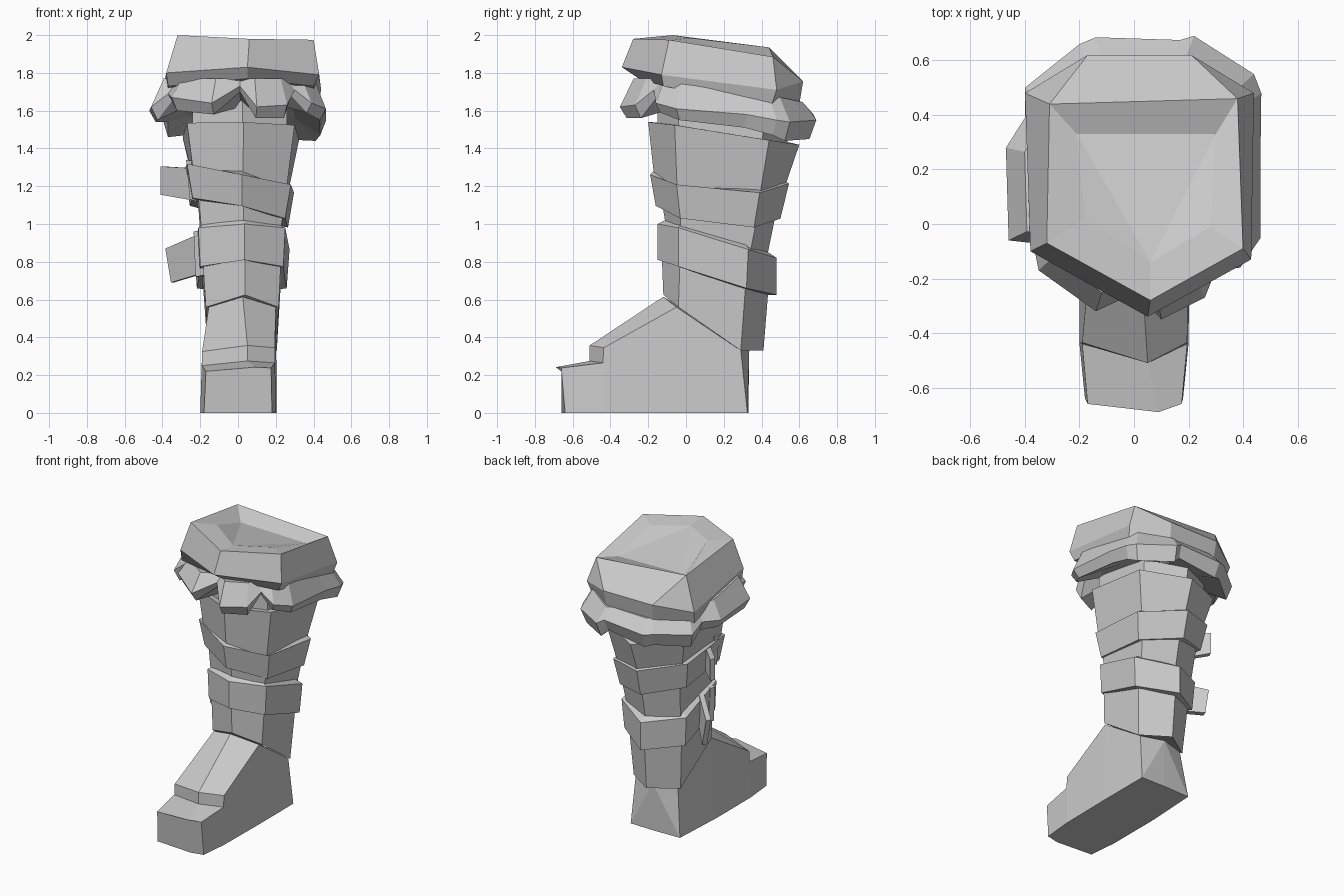
import bpy, bmesh
from mathutils import Vector

grey = bpy.data.materials.new("plain grey")
grey.diffuse_color = (0.6, 0.6, 0.6, 1)


def finish(name, bm):
    bmesh.ops.remove_doubles(bm, verts=bm.verts, dist=0.0005)
    bmesh.ops.recalc_face_normals(bm, faces=bm.faces)
    me = bpy.data.meshes.new(name)
    bm.to_mesh(me)
    bm.free()
    me.materials.append(grey)
    ob = bpy.data.objects.new(name, me)
    bpy.context.collection.objects.link(ob)
    return ob


def loft(name, rings, fan=None):
    """Skin a list of equally long rings and cap both ends; fan = corner the last cap spreads from."""
    bm = bmesh.new()
    vs = [[bm.verts.new(p) for p in r] for r in rings]
    n = len(vs[0])
    for a, b in zip(vs, vs[1:]):
        for i in range(n):
            j = (i + 1) % n
            bm.faces.new((a[i], a[j], b[j], b[i]))
    bm.faces.new(vs[0])
    if fan is None:
        bm.faces.new(vs[-1])
    else:
        cap = vs[-1][fan:] + vs[-1][:fan]
        for i in range(1, n - 1):
            bm.faces.new((cap[0], cap[i], cap[i + 1]))
    return finish(name, bm)


def hexring(xl, xr, ys, zs, tilt=0.0, back=1.0):
    """Six-sided ring pointing forward and back: ys, zs = front, front side, back side, back."""
    c = (xl + xr) / 2
    bl, br = c + (xl - c) * back, c + (xr - c) * back
    pts = [(c + .015, 0), (xr, 1), (br, 2), (c, 3), (bl, 2), (xl, 1)]
    return [(x, ys[k], zs[k] + tilt * x) for x, k in pts]


# Shaft segments, each tucked into the band above it
loft("upper_shaft", [
    hexring(-.27, .30, (-.20, -.06, .44, .60), (1.54, 1.53, 1.45, 1.42), -.02, 1.08),
    hexring(-.23, .25, (-.165, -.045, .38, .51), (1.22, 1.18, 1.14, 1.16), -.2)])
loft("shaft_neck", [
    hexring(-.24, .26, (-.15, -.04, .42, .56), (1.68, 1.68, 1.62, 1.6)),
    hexring(-.24, .26, (-.15, -.04, .40, .53), (1.48, 1.48, 1.40, 1.38))])
loft("middle_shaft", [
    hexring(-.21, .24, (-.13, -.03, .37, .48), (1.14, 1.10, 1.05, 1.08), -.2),
    hexring(-.19, .22, (-.10, -.03, .33, .42), (.95, .94, .80, .78))])
loft("lower_shaft", [
    hexring(-.19, .23, (-.13, -.03, .32, .44), (.88, .86, .74, .70)),
    hexring(-.17, .215, (-.12, -.04, .29, .41), (.625, .56, .33, .33), 0, .95)])

# Straps
loft("upper_strap", [
    hexring(-.23, .25, (-.165, -.045, .38, .51), (1.29, 1.25, 1.24, 1.24), -.2),
    hexring(-.27, .28, (-.19, -.05, .39, .545), (1.265, 1.265, 1.225, 1.215), -.2, 1.06),
    hexring(-.24, .25, (-.16, -.03, .36, .50), (1.10, 1.085, 1.04, 1.03), -.22, 1.06),
    hexring(-.20, .22, (-.12, -.03, .34, .46), (1.10, 1.08, 1.04, 1.03), -.22)])
loft("lower_strap", [
    hexring(-.18, .21, (-.11, -.03, .31, .42), (1.02, 1.0, .90, .86)),
    hexring(-.21, .25, (-.15, -.04, .33, .48), (1.0, .98, .865, .82), 0, 1.1),
    hexring(-.20, .24, (-.15, -.04, .32, .48), (.81, .775, .66, .625), 0, 1.08),
    hexring(-.17, .20, (-.11, -.03, .29, .42), (.81, .775, .66, .625))])


# Loose strap ends sticking out at the left
def strap_end(name, inner, outer):
    off = Vector((.015, .035, 0))
    front = [Vector((*inner[:2], inner[2])), Vector((*inner[:2], inner[3])),
             Vector((*outer[:2], outer[2])), Vector((outer[0] + outer[4], outer[1], outer[3]))]
    # reorder so the four corners run around the plate
    front = [front[0], front[1], front[3], front[2]]
    loft(name, [front, [p + off for p in front]])


strap_end("upper_strap_end", (-.24, .08, 1.125, 1.295), (-.41, .26, 1.155, 1.305, 0))
strap_end("lower_strap_end", (-.19, .08, .74, .955), (-.355, .27, .69, .87, -.03))

# Small keeper plates where the strap ends leave the bands
strap_end("upper_keeper", (-.22, -.01, 1.12, 1.33), (-.255, .02, 1.13, 1.34, -.02))
strap_end("lower_keeper", (-.18, -.02, .73, .97), (-.225, .01, .72, .96, -.01))

# Foot: stations from toe to heel: side y, sole y, half width, left z, right z, ridge x, y, z, sole ridge y
stations = [
    (-.66, -.64, .18, .22, .238, .09, -.69, .242, -.66),
    (-.44, -.44, .20, .25, .265, .05, -.51, .275, -.44),
    (-.435, -.43, .20, .325, .345, .05, -.51, .357, -.43),
]
rings = []
for y, ys, w, zl, zr, rx, ry, rz, yc in stations:
    rings.append([(-w, ys, 0), (-w + .01, y, zl), (rx, ry, rz), (w - .005, y, zr), (w, ys, 0), (rx, yc, 0)])
rings.append([(-.20, -.06, 0), (-.155, -.05, .56), (.025, -.12, .615), (.20, -.05, .56), (.205, -.06, 0), (.02, -.06, 0)])
rings.append([(-.18, .325, 0), (-.14, .29, .33), (.025, .335, .335), (.19, .29, .33), (.205, .325, 0), (.02, .33, 0)])
loft("foot", rings, fan=2)

# Fur trim: tufts and notches as (x, y, upper z, lower z), counter-clockwise from the front
fur = [
    (.01, -.25, 1.73, 1.70), (.10, -.35, 1.62, 1.56), (.26, -.27, 1.63, 1.56), (.30, -.17, 1.71, 1.68),
    (.39, -.16, 1.64, 1.59), (.465, -.05, 1.61, 1.55), (.465, .32, 1.58, 1.51), (.467, .48, 1.55, 1.47),
    (.44, .55, 1.54, 1.44), (.22, .69, 1.55, 1.45), (.17, .675, 1.58, 1.50), (-.14, .685, 1.56, 1.46),
    (-.20, .66, 1.57, 1.48), (-.40, .50, 1.56, 1.46), (-.40, .39, 1.61, 1.54), (-.47, .28, 1.60, 1.54),
    (-.46, -.06, 1.62, 1.55), (-.37, -.07, 1.69, 1.66), (-.35, -.17, 1.67, 1.60), (-.14, -.32, 1.64, 1.58)]


def shrink(x, y, s):
    return .02 + (x - .02) * s, .17 + (y - .17) * s


loft("fur_trim", [
    [(*shrink(x, y, .86), 1.77 - .18 * max(y, 0)) for x, y, a, b in fur],
    [(x, y, a) for x, y, a, b in fur],
    [(*shrink(x, y, .93), b) for x, y, a, b in fur],
    [(*shrink(x, y, .62), 1.62 - .12 * max(y, 0)) for x, y, a, b in fur]])

# Top cuff, its top dipping towards the back behind a level front rim
loft("top_cuff", [
    [(.05, -.25, 1.77), (.40, -.12, 1.73), (.42, .45, 1.62), (.20, .60, 1.635),
     (-.16, .60, 1.635), (-.38, .45, 1.62), (-.37, -.10, 1.73)],
    [(.05, -.34, 1.83), (.43, -.13, 1.79), (.44, .48, 1.71), (.21, .62, 1.755),
     (-.17, .62, 1.755), (-.40, .48, 1.71), (-.38, -.10, 1.80)],
    [(.06, -.28, 1.98), (.40, -.09, 1.975), (.38, .46, 1.885), (.38, .46, 1.885),
     (-.31, .44, 1.935), (-.31, .44, 1.935), (-.32, -.07, 2.0)],
    [(.06, -.14, 1.965), (.28, -.01, 1.96), (.30, .33, 1.865), (.30, .33, 1.865),
     (-.21, .33, 1.875), (-.21, .33, 1.875), (-.18, .02, 1.985)]], fan=0)
